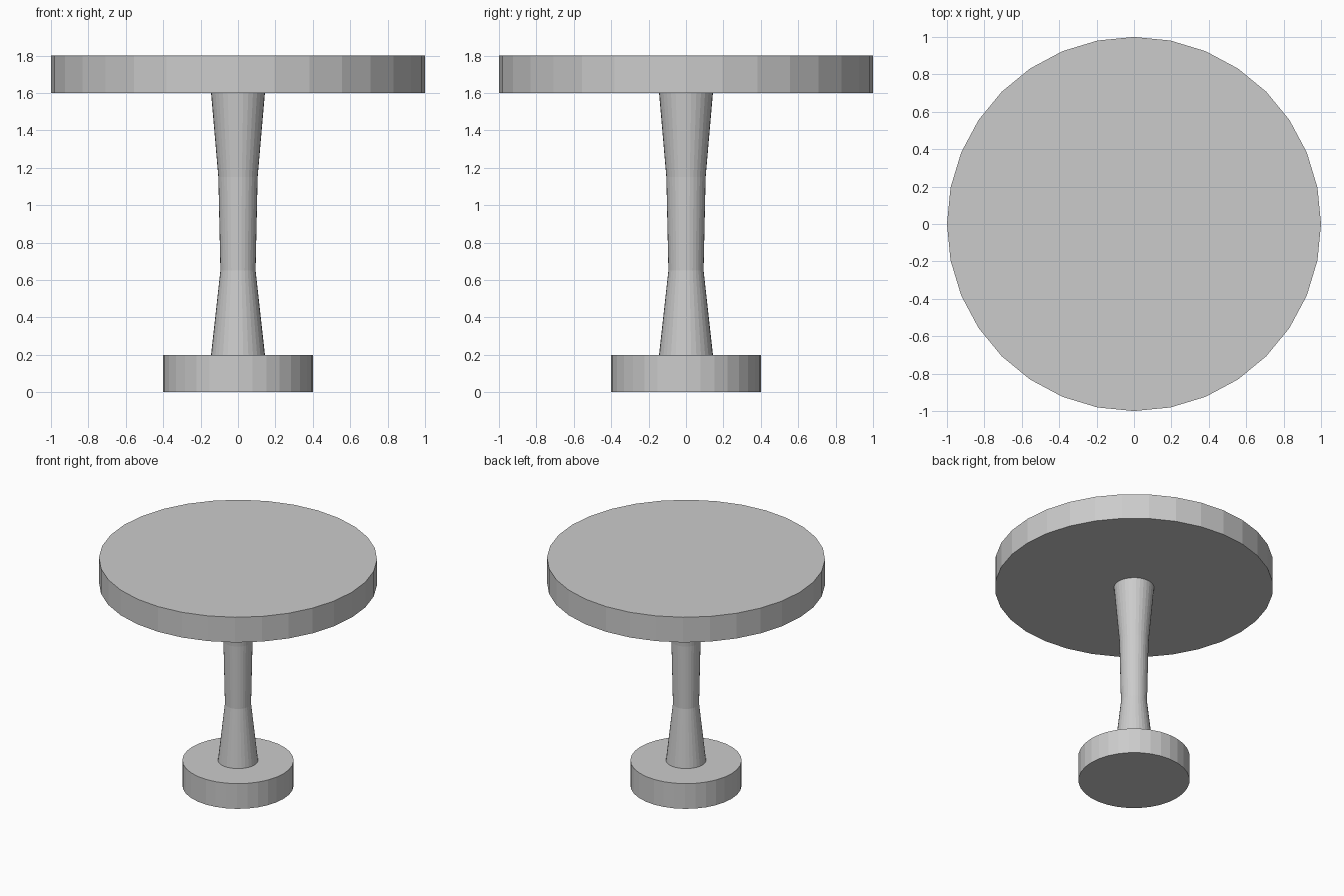
import bpy, bmesh
from math import cos, sin, tau

if "Cube" in bpy.data.objects:
    bpy.data.objects.remove(bpy.data.objects["Cube"])

SIDES = 32


def turned(name, profile, capped=True):
    """Lathe a list of (radius, z) points around the z axis."""
    bm = bmesh.new()
    rings = [[bm.verts.new((r * cos(tau * i / SIDES), r * sin(tau * i / SIDES), z))
              for i in range(SIDES)] for r, z in profile]
    for low, high in zip(rings, rings[1:]):
        for i in range(SIDES):
            j = (i + 1) % SIDES
            bm.faces.new((low[i], low[j], high[j], high[i]))
    if capped:
        bm.faces.new(rings[0][::-1])
        bm.faces.new(rings[-1])
    mesh = bpy.data.meshes.new(name)
    bm.to_mesh(mesh)
    bm.free()
    obj = bpy.data.objects.new(name, mesh)
    bpy.context.collection.objects.link(obj)
    return obj


# Round foot
turned("base", [(0.4, 0.0), (0.4, 0.2)])

# Waisted column, open where it meets the foot and the top
turned("pedestal", [(0.144, 0.2), (0.094, 0.65), (0.105, 1.15), (0.144, 1.6)], capped=False)

# Round table top
turned("table_top", [(1.0, 1.6), (1.0, 1.8)])
